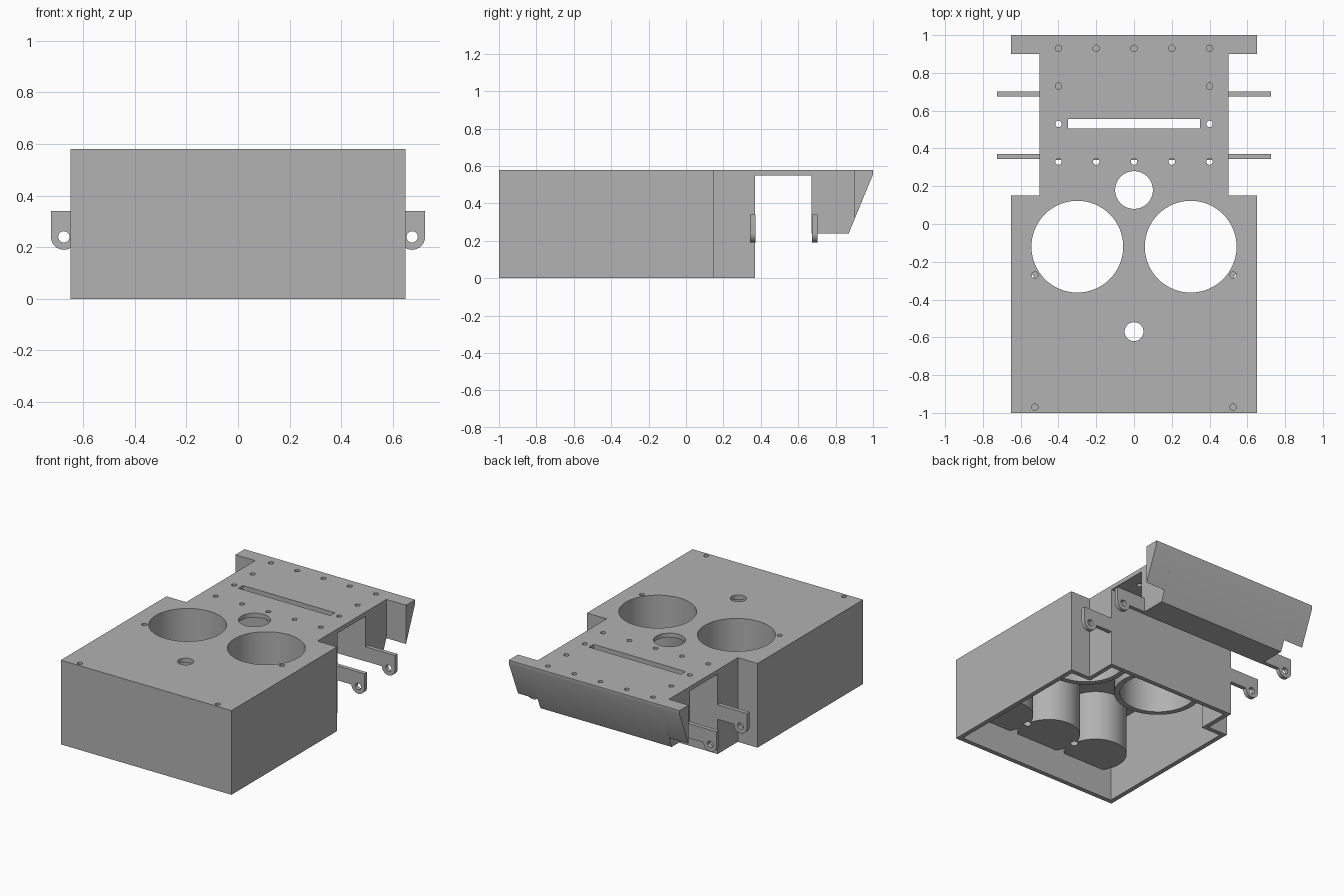
import bpy
import bmesh
from math import pi, sin, cos, radians
from mathutils import Vector

cube = bpy.data.objects.get("Cube")
if cube:
    bpy.data.objects.remove(cube, do_unlink=True)

grey = bpy.data.materials.new("plain_grey")
grey.use_nodes = True
colour = (0.445, 0.445, 0.445, 1)
grey.diffuse_color = colour
grey.node_tree.nodes["Principled BSDF"].inputs["Base Color"].default_value = colour

# Ways to place a flat profile point (u, v) at depth d
PLACE = {"x": lambda u, v, d: (d, u, v),
         "y": lambda u, v, d: (u, d, v),
         "z": lambda u, v, d: (u, v, d)}


def prism(name, points, axis, lo, hi):
    """Extrude a closed profile along an axis."""
    bm = bmesh.new()
    face = bm.faces.new([bm.verts.new(PLACE[axis](u, v, lo)) for u, v in points])
    made = bmesh.ops.extrude_face_region(bm, geom=[face])["geom"]
    shift = Vector(PLACE[axis](0, 0, hi - lo))
    bmesh.ops.translate(bm, vec=shift, verts=[g for g in made if isinstance(g, bmesh.types.BMVert)])
    bmesh.ops.recalc_face_normals(bm, faces=bm.faces)
    mesh = bpy.data.meshes.new(name)
    bm.to_mesh(mesh)
    bm.free()
    mesh.materials.append(grey)
    obj = bpy.data.objects.new(name, mesh)
    bpy.context.collection.objects.link(obj)
    return obj


def rect(x0, x1, y0, y1):
    return [(x0, y0), (x1, y0), (x1, y1), (x0, y1)]


def circle(x, y, r, n=24):
    return [(x + r * cos(2 * pi * i / n), y + r * sin(2 * pi * i / n)) for i in range(n)]


def combine(target, tool, operation):
    """Apply a boolean and remove the tool."""
    bpy.context.view_layer.objects.active = target
    mod = target.modifiers.new("combine", "BOOLEAN")
    mod.operation = operation
    mod.solver = "EXACT"
    mod.object = tool
    bpy.ops.object.modifier_apply(modifier=mod.name)
    bpy.data.objects.remove(tool, do_unlink=True)


def shade(obj):
    bpy.ops.object.select_all(action="DESELECT")
    obj.select_set(True)
    bpy.context.view_layer.objects.active = obj
    bpy.ops.object.shade_smooth_by_angle(angle=radians(30))


def stepped(inset):
    """Plan of the wide housing with its narrower rear neck."""
    w, n, f, s, r = 0.65 - inset, 0.5 - inset, inset - 1, 0.15 - inset, 0.37 - inset
    return [(-w, f), (w, f), (w, s), (n, s), (n, r), (-n, r), (-n, s), (-w, s)]


TOP, UNDER = 0.58, 0.55

# Open-bottomed housing
housing = prism("housing", stepped(0), "z", 0, TOP)
combine(housing, prism("cavity", stepped(0.032), "z", -0.1, UNDER), "DIFFERENCE")

# Bridge deck and wedge-shaped rear block with side wings
combine(housing, prism("deck", rect(-0.5, 0.5, 0.345, 0.75), "z", UNDER, TOP), "UNION")
block = [(0.672, 0.24), (0.87, 0.24), (1, 0.555), (1, TOP), (0.672, TOP)]
wing = [(0.9, 0.313), (1, 0.555), (1, TOP), (0.9, TOP)]
combine(housing, prism("rear_block", block, "x", -0.5, 0.5), "UNION")
for side in (-1, 1):
    lo, hi = sorted((side * 0.5, side * 0.65))
    combine(housing, prism("wing", wing, "x", lo, hi), "UNION")

# Three rounded supports along the inside of the front wall
for x in (-0.39, 0, 0.39):
    arc = [(u, max(v, -0.985)) for u, v in circle(x, -0.85, 0.2, 40)]
    outline = [p for i, p in enumerate(arc) if p[1] > -0.985 or arc[i - 1][1] > -0.985
               or arc[(i + 1) % len(arc)][1] > -0.985]
    combine(housing, prism("support", outline, "z", 0.2, 0.565), "UNION")
for x in (-0.195, 0.195):
    combine(housing, prism("screw_hole", circle(x, -0.83, 0.025, 16), "z", 0.1, 0.3), "DIFFERENCE")

# Two large tubes hanging from the top
for x in (-0.3, 0.3):
    combine(housing, prism("tube", circle(x, -0.12, 0.28, 64), "z", 0.3, 0.565), "UNION")
    combine(housing, prism("bore", circle(x, -0.12, 0.243, 64), "z", 0.2, 0.7), "DIFFERENCE")

# Round openings and the cable slot
for y, r in ((0.18, 0.1), (-0.57, 0.05)):
    combine(housing, prism("opening", circle(0, y, r, 40), "z", 0.5, 0.7), "DIFFERENCE")
combine(housing, prism("slot", rect(-0.35, 0.35, 0.505, 0.555), "z", 0.5, 0.7), "DIFFERENCE")

# Small screw holes in the top
spots = [(x, y) for x in (-0.4, -0.2, 0, 0.2, 0.4) for y in (0.33, 0.93)]
spots += [(x, y) for x in (-0.4, 0.4) for y in (0.53, 0.73)]
spots += [(x, y) for x in (-0.525, 0.525) for y in (-0.27, -0.97)]
for x, y in spots:
    combine(housing, prism("hole", circle(x, y, 0.017, 16), "z", 0.51, 0.7), "DIFFERENCE")
shade(housing)

# Side lugs with rounded, drilled ends
for side, label in ((1, "left"), (-1, "right")):
    for place, y in (("front", 0.343), ("rear", 0.674)):
        end = [(0.675 + 0.05 * cos(a), 0.24 - 0.05 * sin(a))
               for a in (pi * i / 16 for i in range(17))]
        profile = [(0.5, 0.34), (0.725, 0.34)] + end + [(0.5, 0.24)]
        lug = prism(f"{place}_{label}_lug", [(side * u, v) for u, v in profile], "y", y, y + 0.028)
        hole = prism("lug_hole", circle(side * 0.675, 0.24, 0.022, 20), "y", y - 0.1, y + 0.1)
        combine(lug, hole, "DIFFERENCE")
        shade(lug)
